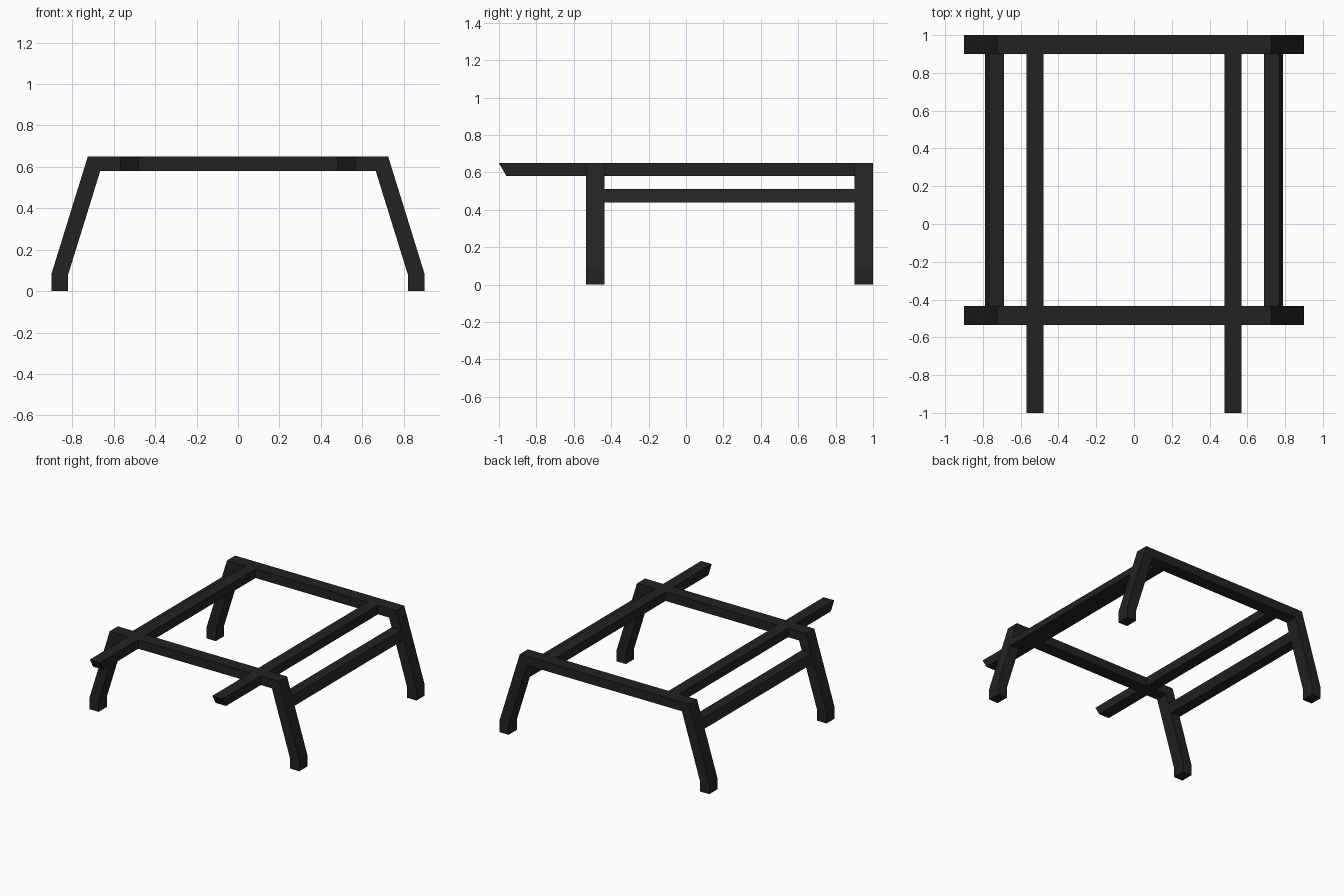
import bpy
import bmesh

cube = bpy.data.objects.get("Cube")
if cube:
    bpy.data.objects.remove(cube, do_unlink=True)

black = bpy.data.materials.new("matte_black")
black.use_nodes = True
colour = (0.016, 0.016, 0.016, 1)
black.diffuse_color = colour
black.node_tree.nodes["Principled BSDF"].inputs["Base Color"].default_value = colour


def prism(name, profile, axis, start, end):
    """Extrude a 2D profile along x (profile is y, z) or y (profile is x, z)."""
    bm = bmesh.new()

    def place(a, b, depth):
        return (depth, a, b) if axis == "x" else (a, depth, b)

    face = bm.faces.new([bm.verts.new(place(a, b, start)) for a, b in profile])
    moved = bmesh.ops.extrude_face_region(bm, geom=[face])["geom"]
    shift = place(0, 0, end - start)
    bmesh.ops.translate(bm, vec=shift,
                        verts=[g for g in moved if isinstance(g, bmesh.types.BMVert)])
    bmesh.ops.recalc_face_normals(bm, faces=bm.faces)
    mesh = bpy.data.meshes.new(name)
    bm.to_mesh(mesh)
    bm.free()
    mesh.materials.append(black)
    obj = bpy.data.objects.new(name, mesh)
    bpy.context.collection.objects.link(obj)
    return obj


TOP, UNDER = 0.65, 0.58
FRONT, BACK, DEPTH = -0.535, 0.9, 0.1

# Bent leg frames: splayed legs with upright feet and a crossbar
outer = [(0.9, 0), (0.9, 0.085), (0.725, TOP)]
inner = [(0.665, UNDER), (0.82, 0.08), (0.82, 0)]
half = outer[::-1] + inner[::-1]
outline = (outer + [(-x, z) for x, z in reversed(outer)]
           + [(-x, z) for x, z in reversed(inner)] + inner)
for name, y in (("front_leg_frame", FRONT), ("back_leg_frame", BACK)):
    prism(name, outline, "y", y, y + DEPTH)

for side, sign in (("left", 1), ("right", -1)):
    # Long top beam with a slanted front tip, split around the front frame
    tip = [(-1, TOP), (-0.96, UNDER), (FRONT, UNDER), (FRONT, TOP)]
    prism(side + "_beam_overhang", tip, "x", sign * 0.48, sign * 0.57)
    span = [(FRONT + DEPTH, TOP), (FRONT + DEPTH, UNDER), (BACK, UNDER), (BACK, TOP)]
    prism(side + "_beam", span, "x", sign * 0.48, sign * 0.57)

    # Lower side rail, slanted to follow the legs
    rail = [(0.708, 0.44), (0.79, 0.44), (0.768, 0.51), (0.687, 0.51)]
    prism(side + "_side_rail", [(sign * x, z) for x, z in rail],
          "y", FRONT + DEPTH, BACK)
